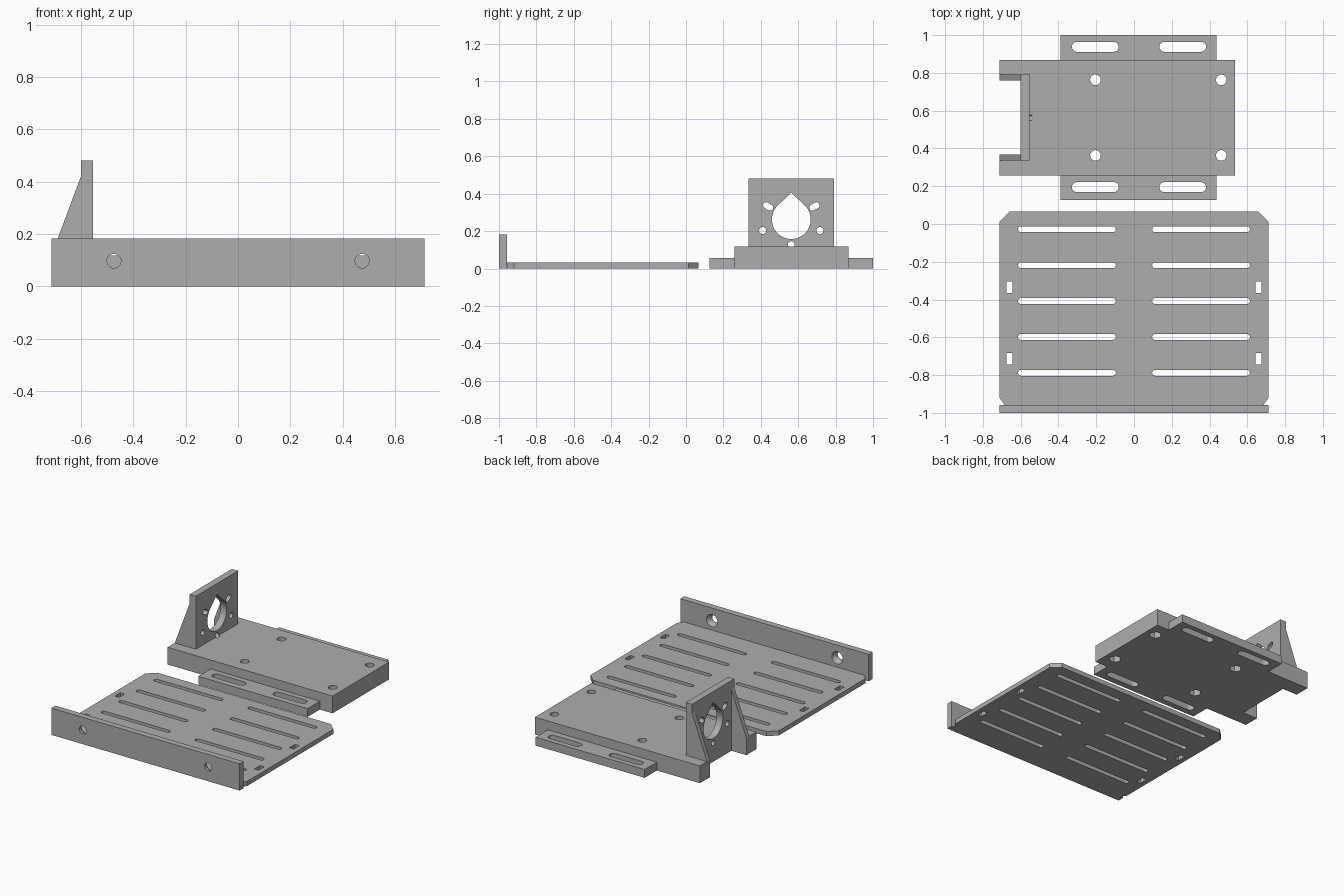
import bpy, bmesh, math
from mathutils import Vector

if "Cube" in bpy.data.objects:
    bpy.data.objects.remove(bpy.data.objects["Cube"])

grey = bpy.data.materials.new("plain grey")
grey.diffuse_color = (0.42, 0.42, 0.42, 1)
grey.use_nodes = True
grey.node_tree.nodes["Principled BSDF"].inputs["Base Color"].default_value = grey.diffuse_color


def place(axis, u, v, w):
    """Map profile coordinates (u, v) and depth w to x, y, z."""
    return Vector({'X': (w, u, v), 'Y': (u, w, v), 'Z': (u, v, w)}[axis])


def prism(name, pts, axis, a, b, end_pts=None):
    """Closed solid between a profile at depth a and one at depth b."""
    bm = bmesh.new()
    lo = [bm.verts.new(place(axis, u, v, a)) for u, v in pts]
    hi = [bm.verts.new(place(axis, u, v, b)) for u, v in (end_pts or pts)]
    n = len(pts)
    bm.faces.new(lo)
    bm.faces.new(hi)
    for i in range(n):
        j = (i + 1) % n
        bm.faces.new((lo[i], lo[j], hi[j], hi[i]))
    bmesh.ops.recalc_face_normals(bm, faces=bm.faces)
    me = bpy.data.meshes.new(name)
    bm.to_mesh(me)
    bm.free()
    me.materials.append(grey)
    ob = bpy.data.objects.new(name, me)
    bpy.context.collection.objects.link(ob)
    return ob


def rect(u0, u1, v0, v1):
    return [(u0, v0), (u1, v0), (u1, v1), (u0, v1)]


def circle(u, v, r, n=32):
    return [(u + r * math.cos(2 * math.pi * i / n),
             v + r * math.sin(2 * math.pi * i / n)) for i in range(n)]


def slot(u, v, length, width, angle=0, n=10):
    """Round-ended slot centred on (u, v)."""
    r, h = width / 2, (length - width) / 2
    pts = []
    for side in (0, 1):
        for i in range(n + 1):
            t = -math.pi / 2 + math.pi * (i / n + side)
            x, y = (h if side == 0 else -h) + r * math.cos(t), r * math.sin(t)
            pts.append((u + x * math.cos(angle) - y * math.sin(angle),
                        v + x * math.sin(angle) + y * math.cos(angle)))
    return pts


def cut(ob, cutters):
    """Subtract each cutter, bake the result and discard the cutters."""
    for c in cutters:
        m = ob.modifiers.new("cut", 'BOOLEAN')
        m.operation, m.solver, m.object = 'DIFFERENCE', 'EXACT', c
        c.hide_render = True
    dg = bpy.context.evaluated_depsgraph_get()
    me = bpy.data.meshes.new_from_object(ob.evaluated_get(dg))
    ob.modifiers.clear()
    ob.data = me
    for c in cutters:
        bpy.data.objects.remove(c)


# Slotted tray with chamfered corners
half = [(0.685, -0.957), (0.712, -0.92), (0.712, 0.013), (0.656, 0.067)]
tray = prism("slotted_tray", half + [(-x, y) for x, y in reversed(half)], 'Z', 0, 0.032)
holes = []
for s in (-1, 1):
    for k in range(5):
        holes.append(prism("c", slot(s * 0.355, -0.028 - 0.19 * k, 0.518, 0.031, n=6), 'Z', -0.1, 0.1))
    for y in (-0.334, -0.713):
        holes.append(prism("c", rect(s * 0.66 - 0.016, s * 0.66 + 0.016, y - 0.03, y + 0.03), 'Z', -0.1, 0.1))
cut(tray, holes)

# Front wall with countersunk screw holes
wall = prism("front_wall", rect(-0.712, 0.712, 0, 0.183), 'Y', -1, -0.957)
holes = []
for s in (-1, 1):
    holes.append(prism("c", circle(s * 0.474, 0.097, 0.027), 'Y', -1.1, -0.9))
    holes.append(prism("c", circle(s * 0.474, 0.097, 0.027), 'Y', -0.985, -0.953,
                       circle(s * 0.474, 0.097, 0.044)))
cut(wall, holes)

# Base block with a notch at the motor end
CY = 0.563
outline = [(-0.713, 0.258), (0.535, 0.258), (0.535, 0.868), (-0.713, 0.868),
           (-0.713, 0.76), (-0.6, 0.76), (-0.6, 0.366), (-0.713, 0.366)]
block = prism("base_block", outline, 'Z', 0, 0.118)
holes = [prism("c", circle(CY, 0.128, 0.018), 'X', -0.7, -0.54)]
for x in (-0.204, 0.462):
    for y in (CY - 0.2, CY + 0.2):
        holes.append(prism("c", circle(x, y, 0.028), 'Z', -0.1, 0.2))
        holes.append(prism("c", circle(x, y, 0.04, 6), 'Z', -0.1, 0.05))
cut(block, holes)

# Side flanges with mounting slots
for name, y0, y1, ys in (("back_flange", 0.868, 1.0, 0.938), ("front_flange", 0.126, 0.258, 0.195)):
    flange = prism(name, rect(-0.388, 0.438, y0, y1), 'Z', 0, 0.057)
    cut(flange, [prism("c", slot(x, ys, 0.248, 0.053), 'Z', -0.1, 0.2) for x in (-0.205, 0.258)])

# Upright motor plate with teardrop bore and screw holes
plate = prism("motor_plate", rect(CY - 0.228, CY + 0.228, 0.118, 0.48), 'X', -0.6, -0.553)
R, CZ = 0.104, 0.262
arc = [math.radians(135 + 270 * i / 36) for i in range(37)]
tear = [(CY + R * math.cos(t), CZ + R * math.sin(t)) for t in arc] + [(CY, CZ + R * 1.38)]
holes = [prism("c", tear, 'X', -0.8, -0.4),
         prism("c", circle(CY, 0.128, 0.018), 'X', -0.8, -0.4)]
for s in (-1, 1):
    holes.append(prism("c", circle(CY + s * 0.153, 0.203, 0.019), 'X', -0.8, -0.4))
    holes.append(prism("c", slot(CY + s * 0.124, 0.332, 0.056, 0.034, s * math.radians(30)), 'X', -0.8, -0.4))
cut(plate, holes)

# Sloping gussets behind the plate
for name, y0 in (("front_gusset", CY - 0.228), ("back_gusset", CY + 0.196)):
    prism(name, [(-0.713, 0.118), (-0.6, 0.118), (-0.6, 0.42)], 'Y', y0, y0 + 0.032)
